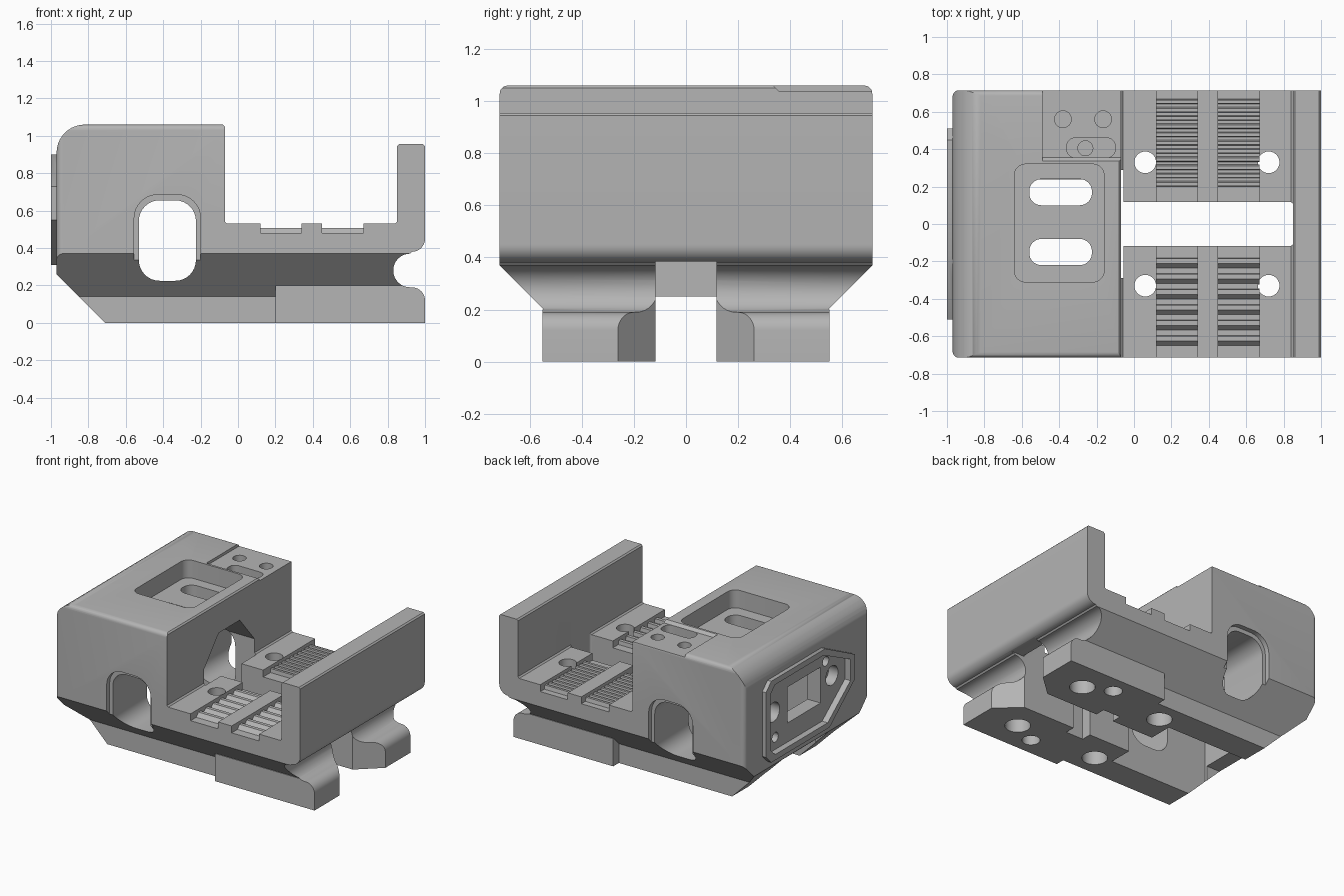
import bpy, bmesh, math
from mathutils import Vector

cube = bpy.data.objects.get("Cube")
if cube:
    bpy.data.objects.remove(cube, do_unlink=True)

grey = bpy.data.materials.new("matte grey")
grey.use_nodes = True
COLOUR = (0.46, 0.46, 0.46, 1)
grey.diffuse_color = COLOUR
grey.node_tree.nodes["Principled BSDF"].inputs["Base Color"].default_value = COLOUR


def arc(cx, cy, r, a, b, n=10):
    return [(cx + r * math.cos(math.radians(a + (b - a) * i / n)),
             cy + r * math.sin(math.radians(a + (b - a) * i / n))) for i in range(n + 1)]


def rounded(x0, x1, y0, y1, r):
    return (arc(x1 - r, y1 - r, r, 0, 90, 8) + arc(x0 + r, y1 - r, r, 90, 180, 8)
            + arc(x0 + r, y0 + r, r, 180, 270, 8) + arc(x1 - r, y0 + r, r, 270, 360, 8))


def rect(x0, x1, y0, y1):
    return [(x0, y0), (x1, y0), (x1, y1), (x0, y1)]


def prism(name, outline, axis, lo, hi):
    """Extrude a 2D outline along an axis: x takes (y, z), y takes (x, z), z takes (x, y)."""
    def place(p, d):
        return {"x": (d, p[0], p[1]), "y": (p[0], d, p[1]), "z": (p[0], p[1], d)}[axis]
    bm = bmesh.new()
    clean = [p for i, p in enumerate(outline)
             if (Vector(p) - Vector(outline[i - 1])).length > 1e-5]
    face = bm.faces.new([bm.verts.new(place(p, lo)) for p in clean])
    ext = bmesh.ops.extrude_face_region(bm, geom=[face])
    move = Vector(place((0, 0), hi - lo))
    bmesh.ops.translate(bm, vec=move, verts=[v for v in ext["geom"] if isinstance(v, bmesh.types.BMVert)])
    bmesh.ops.recalc_face_normals(bm, faces=bm.faces)
    mesh = bpy.data.meshes.new(name)
    bm.to_mesh(mesh)
    bm.free()
    obj = bpy.data.objects.new(name, mesh)
    mesh.materials.append(grey)
    bpy.context.collection.objects.link(obj)
    return obj


def combine(target, tool, operation):
    mod = target.modifiers.new("combine", "BOOLEAN")
    mod.operation, mod.solver, mod.object = operation, "EXACT", tool
    bpy.context.view_layer.objects.active = target
    bpy.ops.object.modifier_apply(modifier=mod.name)
    bpy.data.objects.remove(tool, do_unlink=True)


def cut(outline, axis, lo, hi):
    combine(body, prism("cutter", outline, axis, lo, hi), "DIFFERENCE")


def circle(x, y, r):
    return arc(x, y, r, 0, 345, 23)


# Main body: side profile with tall block, floor, end wall and rear notch
side = ([(-.71, 0), (1, 0)] + arc(.93, .12, .07, 0, 90) + arc(.92, .28, .09, 270, 90, 16)
        + arc(.93, .45, .07, 270, 360) + [(1, .945), (.99, .955), (.86, .955), (.85, .945)]
        + [(.85, .54), (.84, .53), (-.06, .53), (-.07, .54), (-.07, 1.05), (-.08, 1.06)]
        + arc(-.82, .91, .15, 90, 180) + [(-.97, .26)])
body = prism("body", side, "y", -.75, .75)

# Cross-section with sloped underside, plus wider feet on one half
half = [(.485, -.02), (.485, .14), (.715, .37)] + arc(.685, 1.03, .03, 0, 90, 5)
section = half + [(-y, z) for y, z in reversed(half)]
envelope = prism("envelope", section, "x", -1.1, 1.1)
combine(envelope, prism("feet", rect(.2, 1.08, -.55, .55), "z", -.01, .2), "UNION")
combine(body, envelope, "INTERSECT")
combine(body, prism("corners", rounded(-.97, 1.1, -.715, .715, .035), "z", -.1, 1.2), "INTERSECT")

# Raised end plate with recessed face
plate = [(.51, .37), (.51, .84), (.45, .9), (-.17, .9), (-.51, .73), (-.51, .55), (-.22, .31), (.45, .31)]
combine(body, prism("end_plate", plate, "x", -1, -.92), "UNION")
inner = [(y * .9, .605 + (z - .605) * .86) for y, z in plate]
cut(inner, "x", -1.1, -.955)

# Hollow interior, under-channel and central slot
cavity = [(-.29, -.1), (.29, -.1), (.29, .64), (.12, .84), (-.12, .84), (-.29, .64)]
cut(cavity, "x", -.85, -.055)
cut(rect(-.27, .27, -.1, .25), "x", -1.1, -.5)
cut(rounded(-.2, .851, -.117, .117, .015), "z", -.1, .7)
cut(rect(-.117, .117, -.1, .385), "x", .8, 1.1)
cut([(.84, -.117), (1.02, -.28), (1.02, .28), (.84, .117)], "z", -.1, .25)
cut(rect(.28, .42, -.19, .19), "z", -.1, .3)

# Side windows with stepped rim
cut(rounded(-.53, -.225, .225, .655, .11), "y", -.8, .8)
for s in (-1, 1):
    lo, hi = sorted((s * .68, s * .8))
    cut(rounded(-.555, -.2, .21, .685, .125), "y", lo, hi)

# End plate window and screw holes
cut(rect(-.18, .2, .49, .75), "x", -1.1, -.8)
for y, z, r in [(.36, .63, .07), (-.31, .64, .07), (.34, .44, .035), (-.24, .77, .035)]:
    cut(circle(y, z, r), "x", -1.1, -.88)

# Top pocket with two slots
cut(rounded(-.64, -.16, -.31, .32, .06), "z", .93, 1.2)
for y in (-.15, .17):
    cut(rounded(-.56, -.225, y - .07, y + .07, .065), "z", .7, 1.1)

# Rear corner recess with screw holes and oblong pocket
cut([(.335, 1.061), (.355, 1.04), (.8, 1.04), (.8, 1.1), (.335, 1.1)], "x", -.49, 0)
for x in (-.38, -.165):
    cut(circle(x, .56, .045), "z", .92, 1.2)
cut(rounded(-.36, -.1, .355, .46, .045), "z", .95, 1.2)
cut(circle(-.26, .405, .04), "z", .85, 1.2)

# Recessed floor tracks, mounting holes
for x0 in (.12, .45):
    cut(rect(x0, x0 + .22, .48, .7), "y", -.8, .8)
for s in (-1, 1):
    for x in (.06, .72):
        cut(circle(x, s * .33, .058), "z", -.1, .7)
        cut(circle(x, s * .33, .085), "z", -.1, .12)
    cut(circle(.53, s * .42, .06), "z", -.1, .12)

# Grip ribs in the tracks
count = 0
for x0 in (.12, .45):
    for i in range(6):
        y = -.655 + i * .083
        tooth = [(y, .475), (y + .03, .508), (y + .055, .508), (y + .06, .475)]
        prism("grip_rib_front", tooth, "x", x0, x0 + .22)
    for i in range(11):
        y = .2 + i * .044
        tooth = [(y, .475), (y + .004, .508), (y + .022, .508), (y + .03, .475)]
        prism("grip_rib_back", tooth, "x", x0, x0 + .22)

# Smooth the rounded surfaces, keep hard edges
bpy.ops.object.select_all(action="DESELECT")
body.select_set(True)
bpy.context.view_layer.objects.active = body
bpy.ops.object.shade_smooth_by_angle(angle=math.radians(30))
